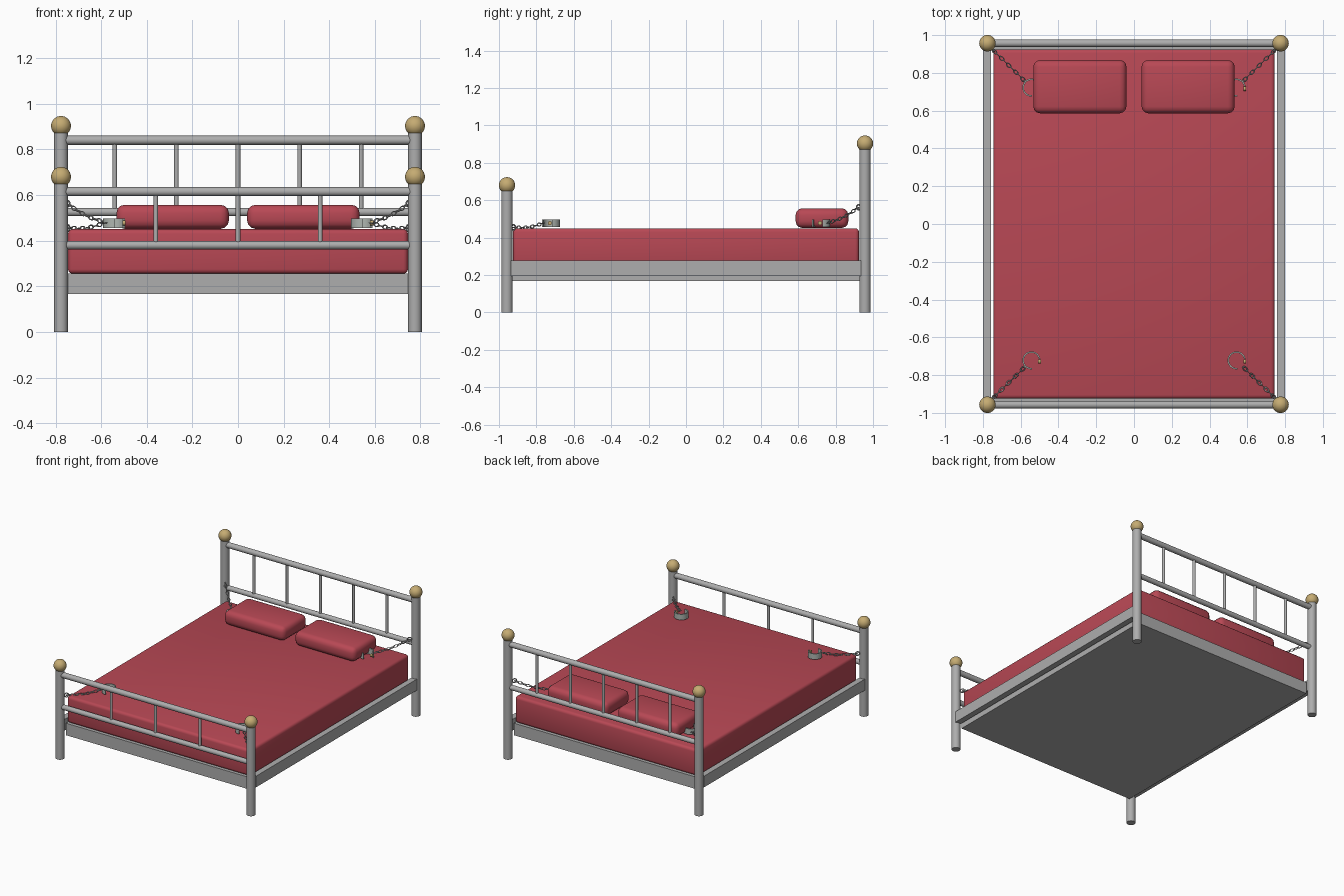
import bpy, math
from mathutils import Vector, Matrix

cube = bpy.data.objects.get("Cube")
if cube:
    bpy.data.objects.remove(cube, do_unlink=True)


def material(name, rgb):
    m = bpy.data.materials.new(name)
    m.use_nodes = True
    m.diffuse_color = (*rgb, 1)
    bsdf = m.node_tree.nodes["Principled BSDF"]
    bsdf.inputs["Base Color"].default_value = (*rgb, 1)
    bsdf.inputs["Roughness"].default_value = 0.6
    return m


METAL = material("grey metal", (0.42, 0.42, 0.42))
RED = material("red fabric", (0.48, 0.065, 0.09))
BRASS = material("brass", (0.56, 0.41, 0.17))
SILVER = material("pale steel", (0.42, 0.46, 0.43))


def finish(name, mat, smooth=True):
    ob = bpy.context.object
    ob.name = name
    ob.data.materials.append(mat)
    if smooth:
        bpy.ops.object.shade_smooth_by_angle(angle=math.radians(35))
    return ob


def rod(name, a, b, r, mat=METAL, sides=24):
    a, b = Vector(a), Vector(b)
    d = b - a
    bpy.ops.mesh.primitive_cylinder_add(
        vertices=sides, radius=r, depth=d.length, location=(a + b) / 2,
        rotation=d.to_track_quat('Z', 'Y').to_euler())
    return finish(name, mat)


def box(name, lo, hi, mat, bevel=0, segments=3):
    lo, hi = Vector(lo), Vector(hi)
    bpy.ops.mesh.primitive_cube_add(size=1, location=(lo + hi) / 2)
    bpy.context.object.scale = hi - lo
    bpy.ops.object.transform_apply(location=False, rotation=False, scale=True)
    ob = bpy.context.object
    if bevel:
        mod = ob.modifiers.new("rounding", 'BEVEL')
        mod.width, mod.segments = bevel, segments
        bpy.ops.object.modifier_apply(modifier=mod.name)
    return finish(name, mat, bool(bevel))


def ring(name, centre, matrix, radius, tube, stretch=1.0):
    """Torus lying in the local XY plane, stretched along local X."""
    bpy.ops.mesh.primitive_torus_add(major_radius=radius, minor_radius=tube,
                                     major_segments=14, minor_segments=6)
    ob = finish(name, METAL)
    ob.data.transform(Matrix.Diagonal((stretch, 1, 1, 1)))
    ob.matrix_world = Matrix.Translation(centre) @ matrix.to_4x4()
    return ob


POST_X, POST_Y = 0.776, 0.957

# End frames: posts, knobs, cross bars and spindles
ends = [("head", POST_Y, 0.903, 0.84, 0.525, (-0.54, -0.27, 0, 0.27, 0.54)),
        ("foot", -POST_Y, 0.68, 0.615, 0.38, (-0.36, 0, 0.36))]
for end, y, knob_z, top_z, low_z, spindles in ends:
    for side, s in (("left", 1), ("right", -1)):
        x = s * POST_X
        rod(f"{end}_post_{side}", (x, y, 0), (x, y, knob_z - 0.02), 0.03, sides=32)
        bpy.ops.mesh.primitive_uv_sphere_add(segments=32, ring_count=16, radius=0.0435,
                                             location=(x, y, knob_z))
        finish(f"{end}_knob_{side}", BRASS)
    rod(f"{end}_top_bar", (-POST_X, y, top_z), (POST_X, y, top_z), 0.02)
    rod(f"{end}_lower_bar", (-POST_X, y, low_z), (POST_X, y, low_z), 0.018)
    for x in spindles:
        rod(f"{end}_spindle", (x, y, low_z), (x, y, top_z), 0.01, sides=16)

# Base, side rails and bedding
box("bed_base", (-0.745, -0.935, 0.167), (0.745, 0.935, 0.255), METAL)
for side, s in (("left", 1), ("right", -1)):
    xs = sorted((s * 0.757, s * 0.80))
    box(f"side_rail_{side}", (xs[0], -0.935, 0.196), (xs[1], 0.935, 0.278), METAL)
    xs = sorted((s * 0.04, s * 0.533))
    box(f"pillow_{side}", (xs[0], 0.586, 0.452), (xs[1], 0.868, 0.557), RED, 0.036)
box("mattress", (-0.745, -0.925, 0.255), (0.745, 0.925, 0.45), RED, 0.02)


def cuff(name, centre, r=0.048, wall=0.008, height=0.042):
    """Open band with its gap towards the front left."""
    steps = 20
    verts, faces = [], []
    for i in range(steps + 1):
        a = math.radians(10 + 265 * i / steps)
        for rad, z in ((r, 0), (r, height), (r - wall, height), (r - wall, 0)):
            verts.append((rad * math.cos(a), rad * math.sin(a), z))
    for i in range(steps):
        for k in range(4):
            n = (k + 1) % 4
            faces.append((4 * i + k, 4 * i + 4 + k, 4 * i + 4 + n, 4 * i + n))
    faces += [(0, 1, 2, 3), tuple(4 * steps + k for k in (3, 2, 1, 0))]
    me = bpy.data.meshes.new(name)
    me.from_pydata(verts, [], faces)
    ob = bpy.data.objects.new(name, me)
    bpy.context.collection.objects.link(ob)
    ob.location = centre
    bpy.ops.object.select_all(action='DESELECT')
    bpy.context.view_layer.objects.active = ob
    ob.select_set(True)
    finish(name, SILVER)


# Chained cuffs at the four corners
for end, ys, start_z in (("head", 1, 0.562), ("foot", -1, 0.456)):
    for side, s in (("left", 1), ("right", -1)):
        label = f"{end}_{side}"
        c = Vector((s * 0.543, ys * 0.722, 0.456))
        cuff(f"cuff_{label}", c)
        rod(f"cuff_lock_{label}", c + Vector((0.036, -0.006, 0.022)),
            c + Vector((0.05, -0.006, 0.022)), 0.011, BRASS, 12)

        a = Vector((s * 0.748, ys * 0.922, start_z))
        b = c + Vector((s * 0.036, ys * 0.036, 0.024))
        d = b - a
        frame = d.to_track_quat('X', 'Z').to_matrix()
        links = 9
        for i in range(links):
            t = (i + 0.5) / links
            p = a + d * t - Vector((0, 0, 0.012 * math.sin(math.pi * t)))
            twist = Matrix.Rotation(math.radians(90 * (i % 2)), 3, 'X')
            ring(f"chain_link_{label}", p, frame @ twist, 0.0085, 0.0027, 1.7)
        ring(f"chain_anchor_{label}", a, frame @ Matrix.Rotation(math.pi / 2, 3, 'X'),
             0.014, 0.004)
